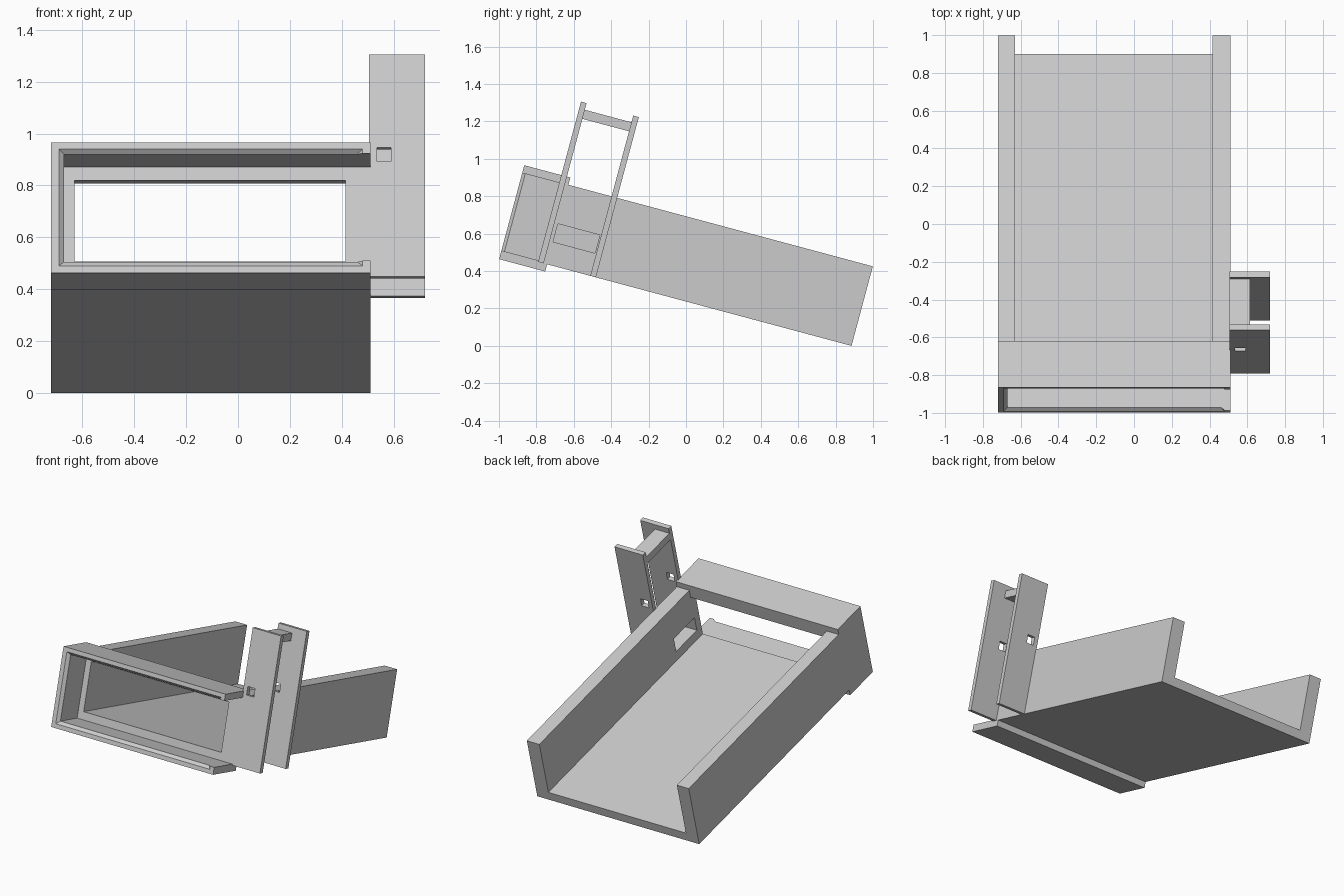
import bpy, bmesh, math
from mathutils import Matrix

old = bpy.data.objects.get("Cube")
if old:
    bpy.data.objects.remove(old, do_unlink=True)

GREY = (0.6, 0.6, 0.6, 1.0)
mat = bpy.data.materials.new("light grey")
mat.use_nodes = True
mat.diffuse_color = GREY
mat.node_tree.nodes["Principled BSDF"].inputs["Base Color"].default_value = GREY

# Everything is modelled level, then tipped down towards the back
TILT = Matrix.Translation((0, 0.885, 0)) @ Matrix.Rotation(math.radians(-15), 4, 'X')


def make_object(name, bm):
    bmesh.ops.recalc_face_normals(bm, faces=bm.faces)
    mesh = bpy.data.meshes.new(name)
    bm.to_mesh(mesh)
    bm.free()
    mesh.materials.append(mat)
    obj = bpy.data.objects.new(name, mesh)
    bpy.context.collection.objects.link(obj)
    obj.matrix_world = TILT
    return obj


def loft(name, y0, profile0, y1, profile1):
    """Solid between two (x, z) outlines standing at y0 and y1."""
    bm = bmesh.new()
    a = [bm.verts.new((x, y0, z)) for x, z in profile0]
    b = [bm.verts.new((x, y1, z)) for x, z in profile1]
    bm.faces.new(a)
    bm.faces.new(b)
    for i in range(len(a)):
        j = (i + 1) % len(a)
        bm.faces.new((a[i], a[j], b[j], b[i]))
    return make_object(name, bm)


def rect(x0, x1, z0, z1):
    return [(x0, z0), (x1, z0), (x1, z1), (x0, z1)]


def box(name, x0, x1, y0, y1, z0, z1):
    r = rect(x0, x1, z0, z1)
    return loft(name, y0, r, y1, r)


def cut(obj, *cutters):
    for cutter in cutters:
        cutter.hide_render = True
        mod = obj.modifiers.new("cut", 'BOOLEAN')
        mod.operation = 'DIFFERENCE'
        mod.solver = 'EXACT'
        mod.object = cutter
        bpy.context.view_layer.update()
        result = bpy.data.meshes.new_from_object(
            obj.evaluated_get(bpy.context.evaluated_depsgraph_get()))
        obj.modifiers.clear()
        obj.data = result
        bpy.data.objects.remove(cutter, do_unlink=True)


LEFT, RIGHT = -0.72, 0.51          # outer sides of tray and frame
IN_L, IN_R = -0.63, 0.415          # inner sides of the channel
FLOOR, TOP = 0.06, 0.44
FRONT, WALL, BACK = -1.94, -1.735, -1.685   # frame depth stations

# Open channel tray with a side port
u_shape = [(LEFT, 0), (RIGHT, 0), (RIGHT, TOP), (IN_R, TOP),
           (IN_R, FLOOR), (IN_L, FLOOR), (IN_L, TOP), (LEFT, TOP)]
tray = loft("tray", BACK, u_shape, 0, u_shape)
cut(tray, box("port_cutter", 0.35, 0.6, -1.688, -1.453, 0.124, 0.224))

# Front frame: recess open at one side, bevelled mouth, window into the tray
frame = box("front_frame", LEFT, RIGHT, FRONT, BACK, -0.04, 0.48)
lip = -1.923
cut(frame,
    box("recess_cutter", -0.67, 0.6, FRONT - 0.1, WALL, 0.008, 0.437),
    loft("bevel_cutter", FRONT - 0.017, rect(-0.71, 0.5, -0.032, 0.469),
         lip, rect(-0.67, 0.46, 0.008, 0.437)),
    box("window_cutter", IN_L, IN_R, WALL - 0.05, BACK + 0.1, FLOOR, 0.384))

# Two upright bracket plates, each with a square hole
for name, y in (("front_plate", WALL), ("back_plate", -1.446)):
    plate = box(name, 0.505, 0.72, y, y + 0.031, 0, 0.887)
    cut(plate, box("hole_cutter", 0.535, 0.59, y - 0.1, y + 0.1, 0.46, 0.515))

# Spacer joining the plates
box("plate_spacer", 0.505, 0.615, WALL + 0.031, -1.446, 0.8, 0.85)
